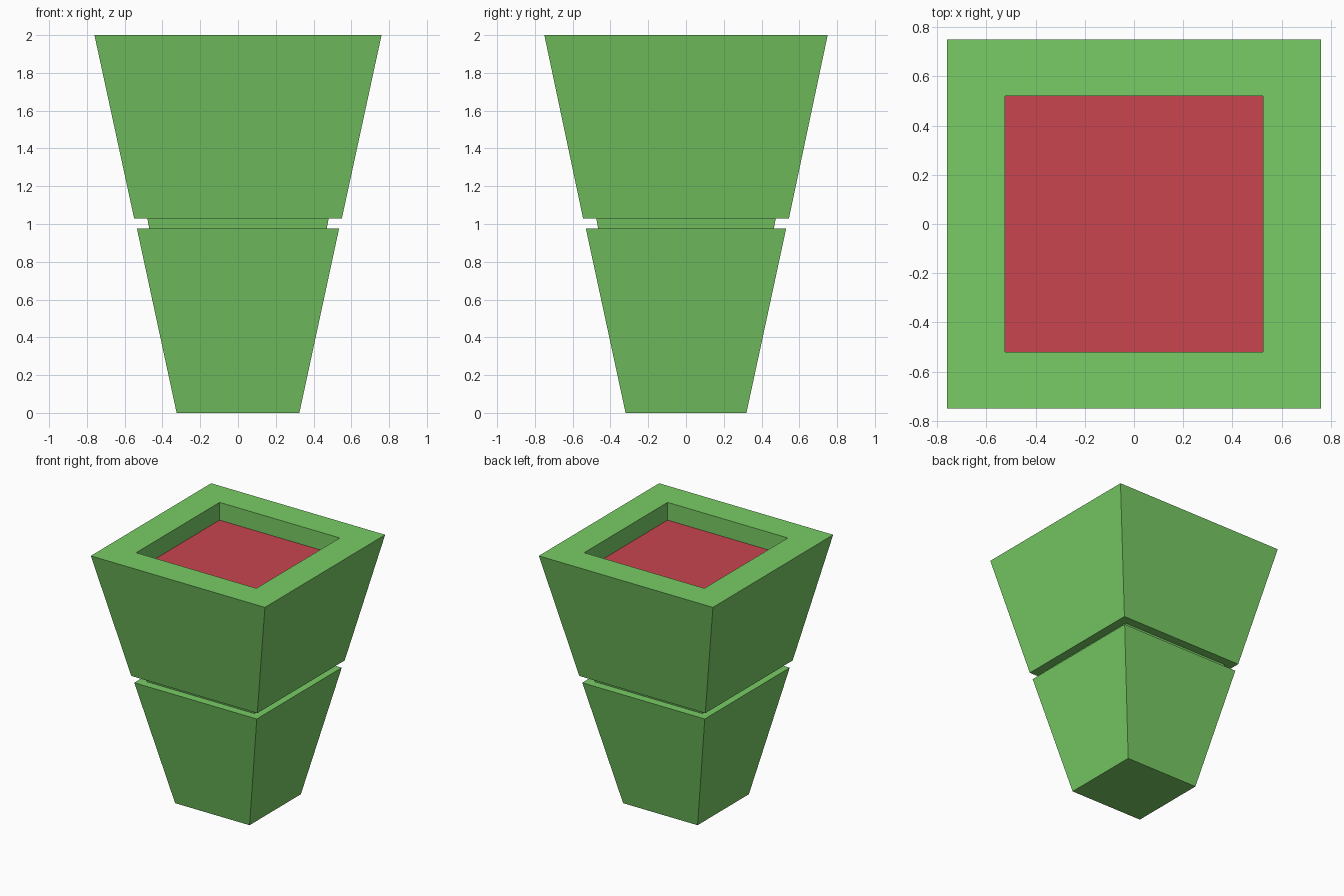
import bpy, bmesh

if "Cube" in bpy.data.objects:
    bpy.data.objects.remove(bpy.data.objects["Cube"])


def material(name, color):
    m = bpy.data.materials.new(name)
    m.diffuse_color = (*color, 1)
    m.use_nodes = True
    m.node_tree.nodes["Principled BSDF"].inputs["Base Color"].default_value = m.diffuse_color
    return m


def add_object(name, bm, mat):
    mesh = bpy.data.meshes.new(name)
    bm.to_mesh(mesh)
    bm.free()
    mesh.materials.append(mat)
    obj = bpy.data.objects.new(name, mesh)
    bpy.context.collection.objects.link(obj)
    return obj


def ring(bm, hx, hy, z):
    return [bm.verts.new((sx * hx, sy * hy, z))
            for sx, sy in ((-1, -1), (1, -1), (1, 1), (-1, 1))]


green = material("pot_green", (0.19, 0.60, 0.13))
red = material("soil_red", (0.58, 0.06, 0.08))

SOIL_Z = 1.86

# Square tapered pot: half width x, half width y, height,
# running up the outside, around the groove, over the rim and down inside
profile = [
    (0.325, 0.32, 0.0),
    (0.535, 0.53, 0.975),
    (0.47, 0.465, 0.975),
    (0.48, 0.475, 1.03),
    (0.55, 0.545, 1.03),
    (0.76, 0.75, 2.0),
    (0.525, 0.52, 2.0),
    (0.525, 0.52, SOIL_Z),
]
bm = bmesh.new()
rings = [ring(bm, *p) for p in profile]
bm.faces.new(rings[0][::-1])
for low, high in zip(rings, rings[1:]):
    for i in range(4):
        j = (i + 1) % 4
        bm.faces.new((low[i], low[j], high[j], high[i]))
add_object("pot", bm, green)

# Soil surface closing the recess
bm = bmesh.new()
bm.faces.new(ring(bm, 0.525, 0.52, SOIL_Z))
add_object("soil", bm, red)
